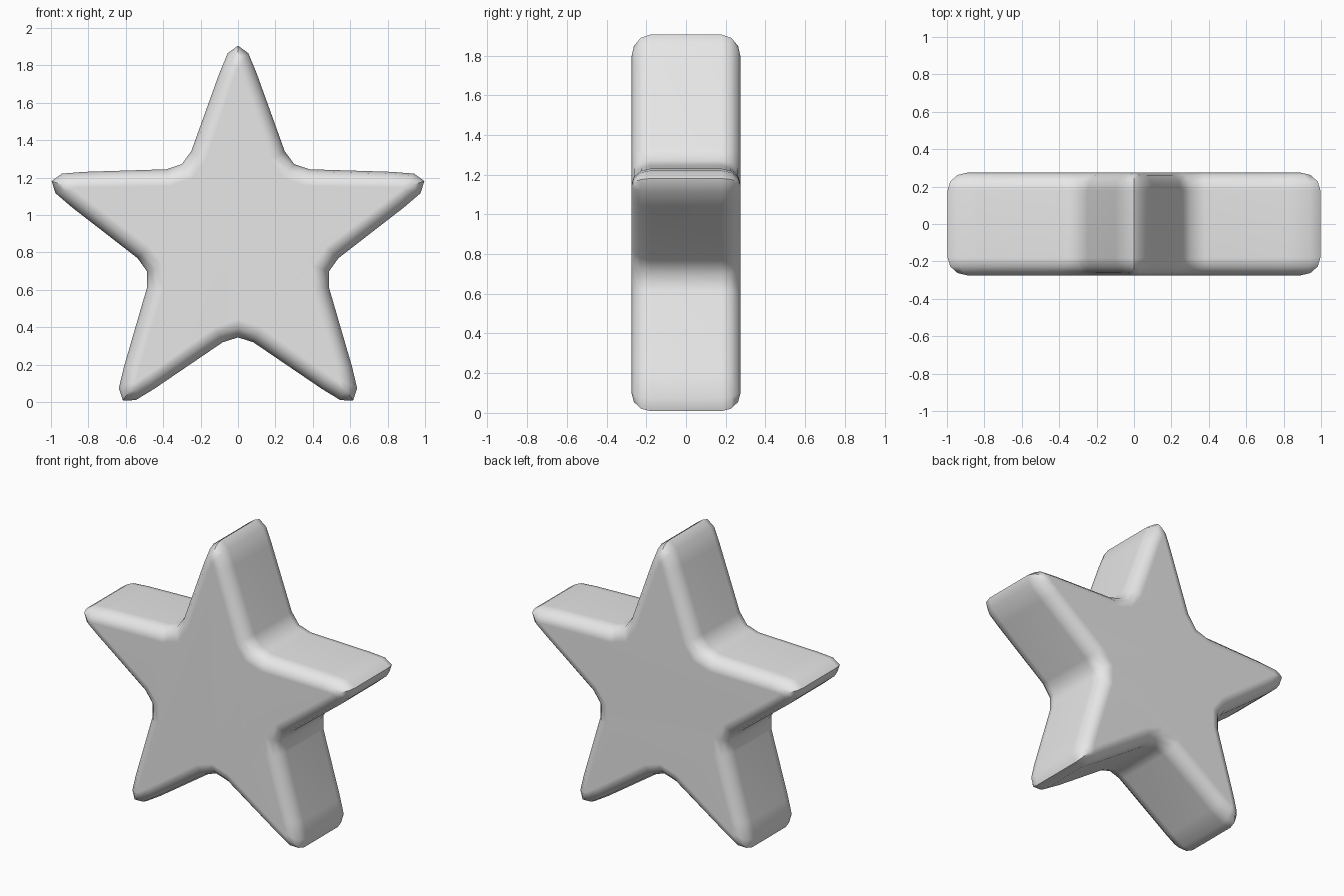
import bpy, bmesh, math
from mathutils import Vector

cube = bpy.data.objects.get("Cube")
if cube:
    bpy.data.objects.remove(cube, do_unlink=True)

CENTRE_Z = 0.857
HALF_DEPTH = 0.275
ROUND_DEPTH = 0.095
STEPS = 3

# One side of a spike: (across, along) from tip to valley
V = math.radians(36)
OUTER = [(0, 1.048), (0.055, 1.008), (0.10, 0.90), (0.25, 0.483), (0.30, 0.413)]
INNER = [(0, 0.935), (0.006, 0.918), (0.028, 0.857), (0.171, 0.44), (0.245, 0.337)]


def star_outline(half):
    """Mirror half a spike, then repeat it five times around the centre."""
    spike = [(-x, z) for x, z in half[:0:-1]] + half
    # both valley ends are shared with the neighbouring spikes
    spike = spike[1:]
    points = []
    for i in range(5):
        a = -i * math.tau / 5
        for x, z in spike:
            points.append(Vector((x * math.cos(a) - z * math.sin(a),
                                  x * math.sin(a) + z * math.cos(a))))
    return points


# The valley point sits exactly between two spikes
def with_valley(half, side_r, valley_r):
    return half[:4] + [(math.sin(V) * valley_r, math.cos(V) * valley_r)]


def add_side_points(half):
    """Valley shoulder points are mirrored about the valley direction."""
    return half


outer = star_outline(with_valley(OUTER, 0.54, 0.512))
inner = star_outline(with_valley(INNER, 0.47, 0.417))

# Rings from the front cap, over the rounded rim, to the back cap
front = []
for k in range(STEPS + 1):
    t = math.pi / 2 * k / STEPS
    front.append((math.sin(t), -HALF_DEPTH + ROUND_DEPTH * (1 - math.cos(t))))
levels = front + [(s, -y) for s, y in reversed(front)]

bm = bmesh.new()
rings = []
for s, y in levels:
    rings.append([bm.verts.new((p.x, y, p.y + CENTRE_Z))
                  for p in (a.lerp(b, s) for a, b in zip(inner, outer))])
n = len(outer)
for r0, r1 in zip(rings, rings[1:]):
    for i in range(n):
        j = (i + 1) % n
        bm.faces.new((r0[i], r0[j], r1[j], r1[i]))
bm.faces.new(rings[0])
bm.faces.new(rings[-1])
bmesh.ops.recalc_face_normals(bm, faces=bm.faces)

mesh = bpy.data.meshes.new("star")
bm.to_mesh(mesh)
bm.free()
star = bpy.data.objects.new("star", mesh)
bpy.context.collection.objects.link(star)

# Plain grey
grey = bpy.data.materials.new("light grey")
grey.use_nodes = True
colour = (0.8, 0.8, 0.8, 1)
grey.diffuse_color = colour
grey.node_tree.nodes["Principled BSDF"].inputs["Base Color"].default_value = colour
mesh.materials.append(grey)

# Smooth rounded rim with flat caps
bpy.ops.object.select_all(action='DESELECT')
star.select_set(True)
bpy.context.view_layer.objects.active = star
bpy.ops.object.shade_smooth_by_angle(angle=math.radians(50))
weighted = star.modifiers.new("even_normals", 'WEIGHTED_NORMAL')
weighted.keep_sharp = True
